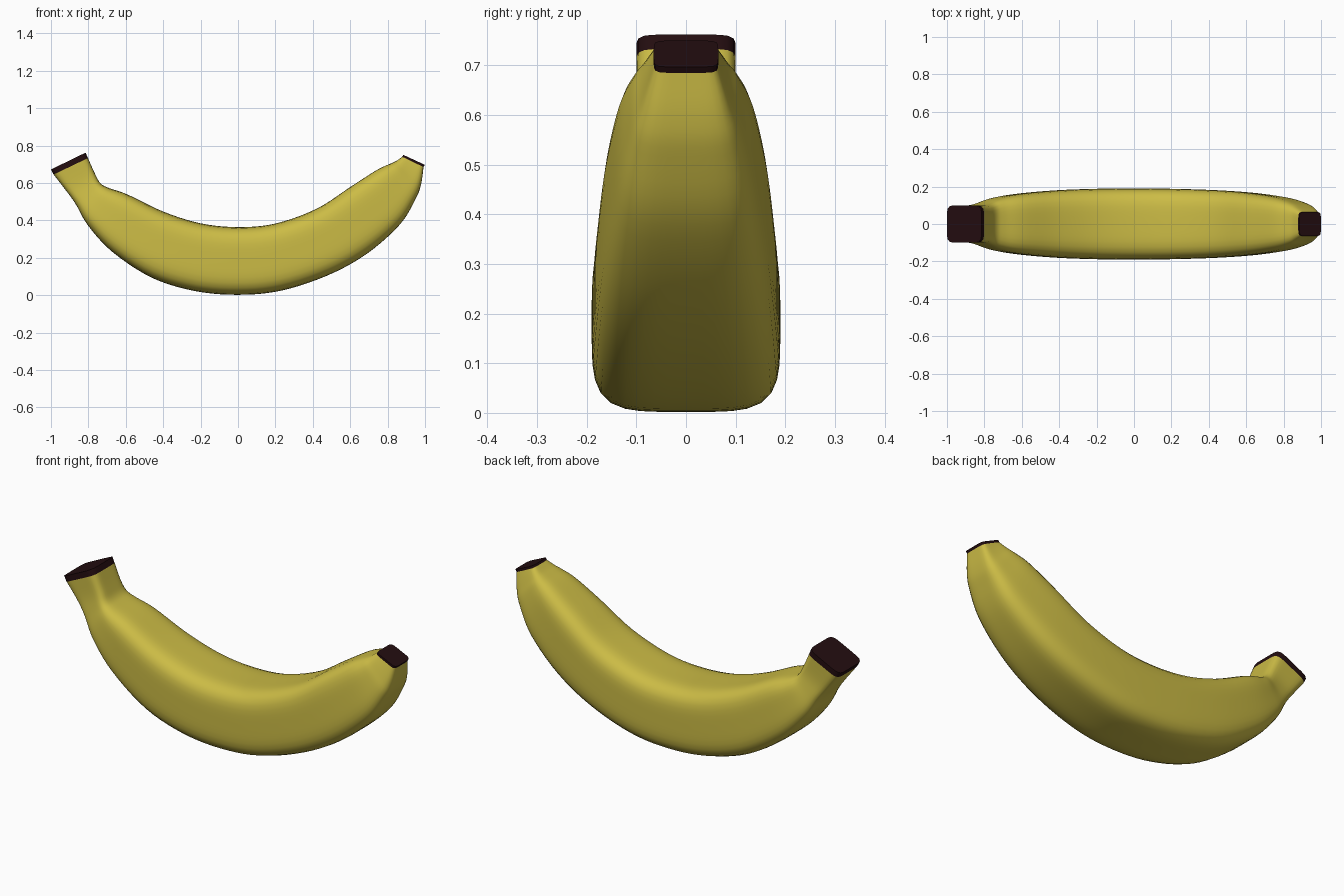
import bpy, bmesh, math
from mathutils import Vector

if "Cube" in bpy.data.objects:
    bpy.data.objects.remove(bpy.data.objects["Cube"])


def material(name, rgb):
    m = bpy.data.materials.new(name)
    m.diffuse_color = (*rgb, 1)
    m.use_nodes = True
    m.node_tree.nodes["Principled BSDF"].inputs["Base Color"].default_value = m.diffuse_color
    return m


yellow = material("banana yellow", (0.60, 0.50, 0.06))
brown = material("dark brown", (0.017, 0.004, 0.005))

# Stations: inner x, inner z, outer x, outer z, half width, squareness
STEM_TIP = (-.815, .762, -1.0, .672, .100, 7)
STEM_END = (-.802, .733, -.986, .645, .100, 7)
TIP_END = (.878, .740, .992, .685, .065, 7)
TIP_TOP = (.884, .750, .999, .697, .065, 7)
BODY = [
    STEM_END,
    (-.765, .650, -.918, .557, .100, 6.5),
    (-.735, .598, -.868, .487, .112, 5.5),
    (-.690, .573, -.800, .370, .137, 4.5),
    (-.590, .538, -.670, .230, .160, 4.4),
    (-.400, .447, -.460, .093, .179, 4.4),
    (-.200, .384, -.230, .022, .188, 4.4),
    (0, .364, 0, .002, .190, 4.4),
    (.200, .383, .230, .024, .188, 4.4),
    (.420, .462, .480, .106, .180, 4.4),
    (.600, .578, .690, .222, .165, 4.4),
    (.740, .668, .865, .377, .140, 4.4),
    (.810, .701, .950, .515, .113, 4.6),
    (.845, .717, .979, .594, .090, 5.5),
    TIP_END,
]


def catmull(pts, steps):
    out = []
    for i in range(len(pts) - 1):
        a, b = pts[max(i - 1, 0)], pts[i]
        c, d = pts[i + 1], pts[min(i + 2, len(pts) - 1)]
        for s in range(steps):
            t = s / steps
            out.append([0.5 * (2 * q + (r - p) * t + (2 * p - 5 * q + 4 * r - w) * t * t
                               + (3 * q - p - 3 * r + w) * t ** 3)
                        for p, q, r, w in zip(a, b, c, d)])
    return out + [list(pts[-1])]


def loft(name, stations, mat, n=48):
    """Skin rounded-square sections lying between inner and outer curves."""
    bm = bmesh.new()
    rings = []
    for ix, iz, ox, oz, w, e in stations:
        inner, outer = Vector((ix, 0, iz)), Vector((ox, 0, oz))
        mid, half = (inner + outer) / 2, (inner - outer) / 2
        ring = []
        for k in range(n):
            a = 2 * math.pi * (k + .5) / n
            c, s = math.cos(a), math.sin(a)
            r = (abs(c) ** e + abs(s) ** e) ** (-1 / e)
            ring.append(bm.verts.new(mid + half * (s * r) + Vector((0, w * c * r, 0))))
        rings.append(ring)
    for a, b in zip(rings, rings[1:]):
        for k in range(n):
            j = (k + 1) % n
            bm.faces.new((a[k], a[j], b[j], b[k]))
    bm.faces.new(rings[0])
    bm.faces.new(rings[-1])
    bmesh.ops.recalc_face_normals(bm, faces=bm.faces)
    me = bpy.data.meshes.new(name)
    bm.to_mesh(me)
    bm.free()
    ob = bpy.data.objects.new(name, me)
    bpy.context.collection.objects.link(ob)
    me.materials.append(mat)
    bpy.ops.object.select_all(action='DESELECT')
    ob.select_set(True)
    bpy.context.view_layer.objects.active = ob
    bpy.ops.object.shade_smooth_by_angle(angle=math.radians(40))
    return ob


# Curved yellow body with its stem
loft("banana_body", catmull(BODY, 5), yellow)
# Dark cut ends
loft("stem_cap", [STEM_END, STEM_TIP], brown)
loft("tip_cap", [TIP_END, TIP_TOP], brown)
